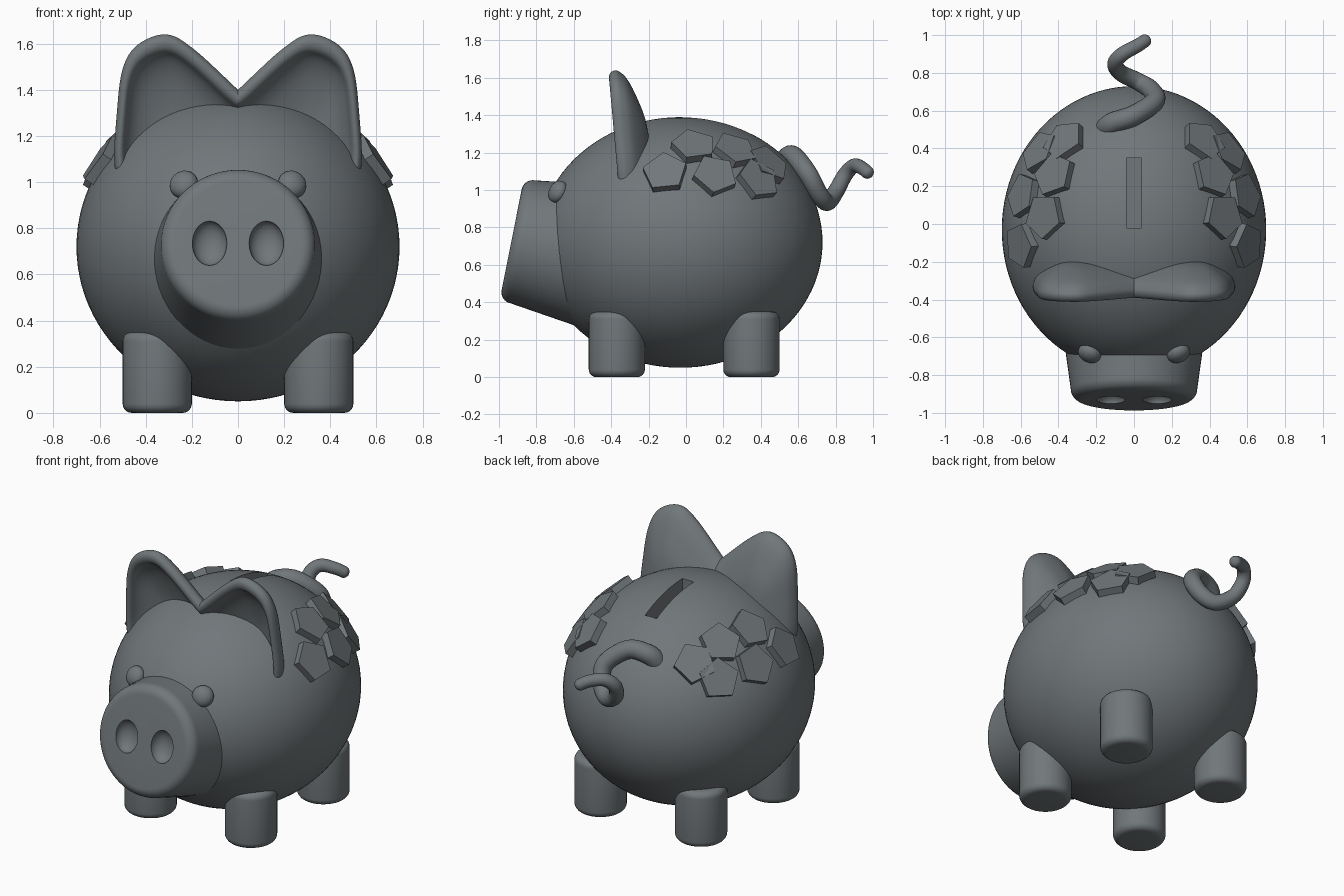
import bpy, bmesh, math
from mathutils import Vector, Matrix

if "Cube" in bpy.data.objects:
    bpy.data.objects.remove(bpy.data.objects["Cube"])

grey = bpy.data.materials.new("slate grey")
grey.diffuse_color = (0.165, 0.185, 0.195, 1)
grey.use_nodes = True
grey.node_tree.nodes["Principled BSDF"].inputs["Base Color"].default_value = grey.diffuse_color
C, R = Vector((0, -0.03, 0.72)), Vector((0.70, 0.76, 0.67))   # body ellipsoid


def finish(name, bm, angle=35, smooth=True):
    bmesh.ops.recalc_face_normals(bm, faces=bm.faces)
    me = bpy.data.meshes.new(name)
    bm.to_mesh(me)
    bm.free()
    me.materials.append(grey)
    ob = bpy.data.objects.new(name, me)
    bpy.context.collection.objects.link(ob)
    if smooth:
        shade(ob, angle)
    return ob


def select(ob):
    bpy.ops.object.select_all(action='DESELECT')
    ob.select_set(True)
    bpy.context.view_layer.objects.active = ob


def shade(ob, angle):
    select(ob)
    bpy.ops.object.shade_smooth_by_angle(angle=math.radians(angle))


def loft(rings):
    """Skin a list of closed rings and cap both ends."""
    bm = bmesh.new()
    vs = [[bm.verts.new(p) for p in r] for r in rings]
    n = len(vs[0])
    for a, b in zip(vs, vs[1:]):
        for i in range(n):
            bm.faces.new((a[i], a[(i + 1) % n], b[(i + 1) % n], b[i]))
    bm.faces.new(vs[0])
    bm.faces.new(vs[-1])
    return bm


def circle(c, u, v, r, n=48):
    return [c + u * r * math.cos(2 * math.pi * i / n) + v * r * math.sin(2 * math.pi * i / n)
            for i in range(n)]


def lathe(name, c, axis, u, profile, n=64):
    v = axis.cross(u)
    return finish(name, loft([circle(c + axis * h, u, v, r, n) for r, h in profile]))


def ellipsoid(name, c, radii, rot=Matrix.Identity(4), seg=32):
    bm = bmesh.new()
    bmesh.ops.create_uvsphere(bm, u_segments=seg, v_segments=seg // 2, radius=1,
                              matrix=Matrix.Translation(c) @ rot @ Matrix.Diagonal((*radii, 1)))
    return finish(name, bm, 60)


def catmull(pts, steps, closed):
    pts = [Vector(p) for p in pts]
    n, out = len(pts), []
    get = (lambda i: pts[i % n]) if closed else (lambda i: pts[max(0, min(n - 1, i))])
    for i in range(n if closed else n - 1):
        a, b, c, d = (get(i + k) for k in (-1, 0, 1, 2))
        for s in range(steps):
            t = s / steps
            out.append(0.5 * (2 * b + (c - a) * t + (2 * a - 5 * b + 4 * c - d) * t ** 2
                              + (3 * b - a - 3 * c + d) * t ** 3))
    return out if closed else out + [pts[-1]]


def cut(ob, cutter):
    m = ob.modifiers.new("cut", 'BOOLEAN')
    m.operation, m.object, m.solver = 'DIFFERENCE', cutter, 'EXACT'
    select(ob)
    bpy.ops.object.modifier_apply(modifier="cut")
    bpy.data.objects.remove(cutter)


def normal(p):
    d = p - C
    return Vector([d[i] / R[i] ** 2 for i in range(3)]).normalized()


# body with coin slot
body = ellipsoid("body", C, R, seg=96)
bm = bmesh.new()
bmesh.ops.create_cube(bm, size=1, matrix=Matrix.Translation((0, 0.165, 1.37))
                      @ Matrix.Diagonal((0.08, 0.37, 0.26, 1)))
cut(body, finish("slot_cutter", bm, smooth=False))
shade(body, 35)

# snout: tilted, tapered drum with a rounded rim and two nostril dents
axis, X = Vector((0, -0.981, 0.196)).normalized(), Vector((1, 0, 0))
face = Vector((0, -0.932, 0.735))
rim = [(0.275 + 0.06 * math.sin(t), -0.06 + 0.06 * math.cos(t))
       for t in [math.pi / 2 * (1 - k / 8) for k in range(9)]]
snout = lathe("snout", face, axis, X, [(0.395, -0.5)] + rim)
tilt = Matrix.Rotation(math.radians(-11.3), 4, 'X')
for s in (-1, 1):
    cut(snout, ellipsoid("nostril_cutter", face + X * 0.123 * s, (0.075, 0.06, 0.098), tilt))
shade(snout, 35)

# eyes, flattened against the body
for s in (-1, 1):
    p = Vector((0.235 * s, -0.685, 0.99))
    ellipsoid("eye", p, (0.063, 0.063, 0.045), normal(p).to_track_quat('Z', 'Y').to_matrix().to_4x4())

# legs: short rounded cylinders
b = 0.04
arc = [(0.15 - b + b * math.sin(t), b - b * math.cos(t)) for t in [math.pi / 12 * k for k in range(7)]]
leg_profile = arc + [(r, 0.35 - h) for r, h in reversed(arc)]
for s in (-1, 1):
    for name, y in (("front_leg", -0.37), ("back_leg", 0.35)):
        lathe(name, Vector((0.35 * s, y, 0)), Vector((0, 0, 1)), X, leg_profile, 48)

# ears: domed behind, cupped in front, meeting at the middle
outline = catmull([(0.535, 1.08), (0.525, 1.3), (0.50, 1.49), (0.435, 1.595), (0.31, 1.64),
                   (0.19, 1.575), (0.0, 1.40), (-0.12, 1.29), (-0.10, 1.12), (0.2, 1.04), (0.49, 1.05)], 6, True)
section = catmull([(0.02, 0.14), (0.4, 0.125), (0.7, 0.085), (0.9, 0.045), (0.98, 0.01), (1.0, -0.015),
                   (0.97, -0.04), (0.91, -0.05), (0.84, -0.04), (0.77, 0.0), (0.6, 0.04), (0.3, 0.07), (0.02, 0.08)], 3, False)
hub = Vector((0.29, 1.2))
for s in (-1, 1):
    rings = []
    for k, d in section:
        flat = [hub + (p - hub) * k for p in outline]
        rings.append([Vector((s * q.x, -0.315 - 0.09 * (q.y - 1.08) + d, q.y)) for q in flat])
    bm = loft(rings)
    bmesh.ops.bisect_plane(bm, geom=bm.verts[:] + bm.edges[:] + bm.faces[:],
                           plane_co=(0, 0, 0), plane_no=(-s, 0, 0), clear_outer=True)
    finish("ear", bm, 60)

# curly tail: tapering tube with a rounded tip
path = catmull([(-0.15, 0.50, 1.11), (-0.11, 0.535, 1.165), (0, 0.575, 1.18), (0.11, 0.65, 1.09), (0.09, 0.71, 0.98),
                (0.02, 0.755, 0.935), (-0.07, 0.80, 0.99), (-0.10, 0.85, 1.08), (-0.06, 0.90, 1.13),
                (0.02, 0.945, 1.115), (0.08, 0.985, 1.08)], 8, False)
rings, u, n = [], Vector((0, 0, 1)), len(path)
for i, p in enumerate(path):
    t = (path[min(i + 1, n - 1)] - path[max(i - 1, 0)]).normalized()
    u = (u - t * u.dot(t)).normalized()
    r = (0.06 - 0.027 * i / n) * min(1, math.sqrt((n - 0.6 - i) / 3))
    rings.append(circle(p, u, t.cross(u), r, 20))
finish("tail", loft(rings), 60)

# pentagon plates scattered on both flanks: (x, y, z, corner angle)
plates = [(0.46, 0.04, 1.22, 107), (0.58, -0.11, 1.08, 237), (0.575, 0.15, 1.07, 265),
          (0.42, 0.26, 1.21, 270), (0.36, 0.43, 1.13, 30), (0.49, 0.38, 1.05, 260)]
for s in (-1, 1):
    for x, y, z, a in plates:
        d = Vector((x * s, y, z)) - C
        p = C + d / math.sqrt(sum((d[i] / R[i]) ** 2 for i in range(3)))
        w = normal(p)
        u = (Vector((0, 1, 0)) - w * w.y).normalized()
        v = (w.cross(u)) * s
        a = math.radians(a)
        e, f = u * math.cos(a) + v * math.sin(a), v * math.cos(a) - u * math.sin(a)
        finish("flank_plate", loft([circle(p + w * h, e, f, 0.122, 5) for h in (-0.04, 0.035)]), smooth=False)
